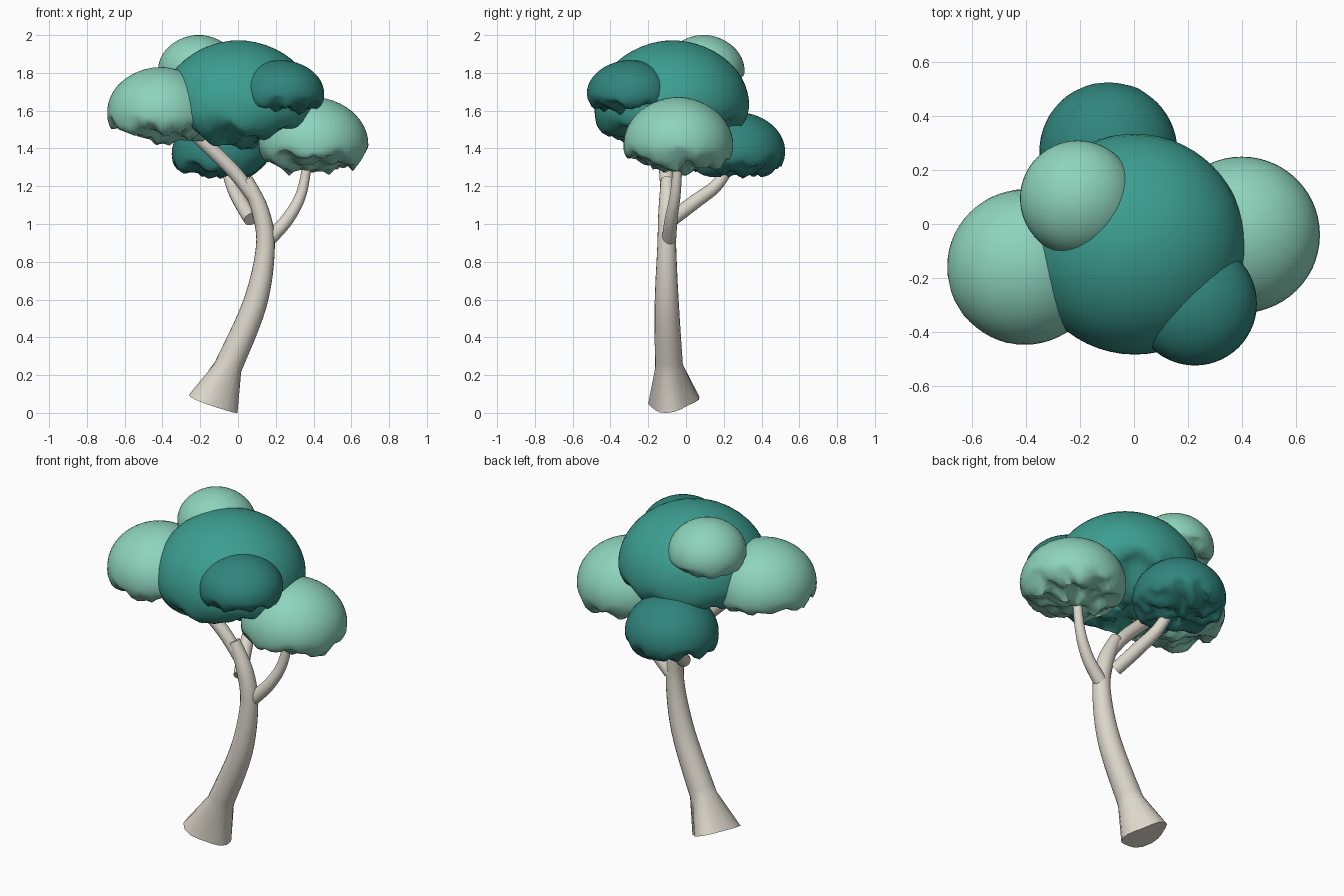
import bpy, bmesh, math
from mathutils import Vector, Matrix, noise

if "Cube" in bpy.data.objects:
    bpy.data.objects.remove(bpy.data.objects["Cube"])

def material(name, rgb):
    m = bpy.data.materials.new(name)
    m.diffuse_color = (*rgb, 1)
    m.use_nodes = True
    m.node_tree.nodes["Principled BSDF"].inputs["Base Color"].default_value = m.diffuse_color
    return m

BARK = material("bark", (0.72, 0.68, 0.60))
MID = material("leaf_mid", (0.045, 0.34, 0.28))
DARK = material("leaf_dark", (0.03, 0.235, 0.205))
LIGHT = material("leaf_light", (0.27, 0.66, 0.51))

def finish(name, bm, mat, angle):
    bmesh.ops.recalc_face_normals(bm, faces=bm.faces)
    me = bpy.data.meshes.new(name)
    bm.to_mesh(me)
    bm.free()
    me.materials.append(mat)
    ob = bpy.data.objects.new(name, me)
    bpy.context.collection.objects.link(ob)
    bpy.context.view_layer.objects.active = ob
    ob.select_set(True)
    bpy.ops.object.shade_smooth_by_angle(angle=math.radians(angle))
    ob.select_set(False)

def spline(p, i, t):
    # Catmull-Rom through tuples (x, y, z, radius)
    a, b, c, d = p[max(i - 1, 0)], p[i], p[i + 1], p[min(i + 2, len(p) - 1)]
    return [0.5 * (2 * B + (C - A) * t + (2 * A - 5 * B + 4 * C - D) * t * t
                   + (3 * B - A - 3 * C + D) * t ** 3) for A, B, C, D in zip(a, b, c, d)]

def limb(name, pts, sides=20, steps=6, foot=None):
    samples = [spline(pts, i, k / steps) for i in range(len(pts) - 1) for k in range(steps)]
    samples.append(list(pts[-1]))
    if foot:
        samples.insert(0, list(foot))       # straight flared foot below the spline
    pos = [Vector(s[:3]) for s in samples]
    bm = bmesh.new()
    rings = []
    for i, s in enumerate(samples):
        tan = (pos[min(i + 1, len(pos) - 1)] - pos[max(i - 1, 0)]).normalized()
        u = Vector((0, 1, 0)).cross(tan).normalized()
        v = tan.cross(u)
        skew = 0.018 if foot and i == 0 else 0
        ring = []
        for k in range(sides):
            a = math.tau * k / sides
            b = a - math.pi / 4
            r = s[3] - skew * (math.cos(3 * b) + math.cos(b))   # uneven root outline
            ring.append(bm.verts.new(pos[i] + r * (u * math.cos(a) + v * math.sin(a))))
        rings.append(ring)
    for lo, hi in zip(rings, rings[1:]):
        for k in range(sides):
            j = (k + 1) % sides
            bm.faces.new((lo[k], lo[j], hi[j], hi[k]))
    bm.faces.new(rings[0])
    bm.faces.new(rings[-1])
    finish(name, bm, BARK, 40)

# Dome on top, short skirt, then a shallow wrinkled underside: (radius, height)
TOP = 0.86
UNDER = [(0.995, -0.07), (0.98, -0.14), (0.95, -0.20), (0.91, -0.255), (0.84, -0.30), (0.74, -0.34),
         (0.62, -0.375), (0.48, -0.405), (0.34, -0.425), (0.2, -0.44), (0.08, -0.445)]
DOME = [(math.cos(math.pi / 2 * k / 12) ** 1.06, TOP * math.sin(math.pi / 2 * k / 12))
        for k in range(11, -1, -1)]

def foliage(name, centre, r, mat, tilt=(0, 0), seed=0, flat=1.0, sides=56):
    bm = bmesh.new()
    rings = []
    for pr, pz in DOME + UNDER:
        w = min(1, max(0, -pz / 0.26))
        ring = []
        for k in range(sides):
            a = math.tau * k / sides
            c, s = math.cos(a), math.sin(a)
            n = noise.noise(Vector((c * pr * 3.4, s * pr * 3.4, seed * 7.3)))
            n2 = noise.noise(Vector((c * pr * 6, s * pr * 6, seed * 3.1 + 40)))
            q = pr * (1 + w * 0.05 * n2)
            ring.append(bm.verts.new((q * c, q * s, pz + w * (0.19 * n + 0.09 * n2))))
        rings.append(ring)
    for hi, lo in zip(rings, rings[1:]):
        for k in range(sides):
            j = (k + 1) % sides
            bm.faces.new((hi[k], lo[k], lo[j], hi[j]))
    for ring in (rings[0], rings[-1]):
        z = TOP if ring is rings[0] else sum(v.co.z for v in ring) / sides
        tip = bm.verts.new((0, 0, z))
        for k in range(sides):
            bm.faces.new((tip, ring[k], ring[(k + 1) % sides]))
    rot = Matrix.Rotation(math.radians(tilt[1]), 4, 'Y') @ Matrix.Rotation(math.radians(tilt[0]), 4, 'X')
    bm.transform(Matrix.Translation(centre) @ rot @ Matrix.Diagonal((r, r, r * flat, 1)))
    finish(name, bm, mat, 70)

# Trunk and branches
limb("trunk", [(-0.052, -0.09, 0.245, 0.074), (0.09, -0.102, 0.58, 0.064),
               (0.145, -0.102, 0.88, 0.05), (0.118, -0.1, 1.07, 0.046), (0.045, -0.1, 1.238, 0.033)],
     foot=(-0.125, -0.06, 0.052, 0.13))
limb("right_branch", [(0.165, -0.09, 0.92, 0.038), (0.265, -0.078, 1.03, 0.034),
                      (0.338, -0.055, 1.17, 0.028), (0.375, -0.04, 1.38, 0.023)])
limb("left_branch", [(0.09, -0.1, 1.13, 0.034), (-0.02, -0.105, 1.275, 0.037),
                     (-0.2, -0.125, 1.45, 0.036), (-0.36, -0.15, 1.59, 0.03)])
limb("back_branch", [(0.068, -0.075, 1.025, 0.038), (0.012, 0.05, 1.12, 0.038),
                     (-0.035, 0.17, 1.215, 0.033), (-0.08, 0.27, 1.38, 0.027)])

# Foliage clumps
foliage("crown_foliage", (0.003, -0.075, 1.62), 0.41, MID, (3, 0), 1)
foliage("left_foliage", (-0.405, -0.16, 1.583), 0.288, LIGHT, (0, 5), 2)
foliage("right_foliage", (0.4, -0.04, 1.422), 0.29, LIGHT, (-2, 0), 3)
foliage("back_foliage", (-0.095, 0.27, 1.372), 0.256, DARK, (5, 0), 4)
foliage("top_foliage", (-0.208, 0.095, 1.816), 0.215, LIGHT, (-3, 0), 5)
foliage("front_foliage", (0.226, -0.295, 1.69), 0.23, DARK, (0, 0), 6, 0.9)
